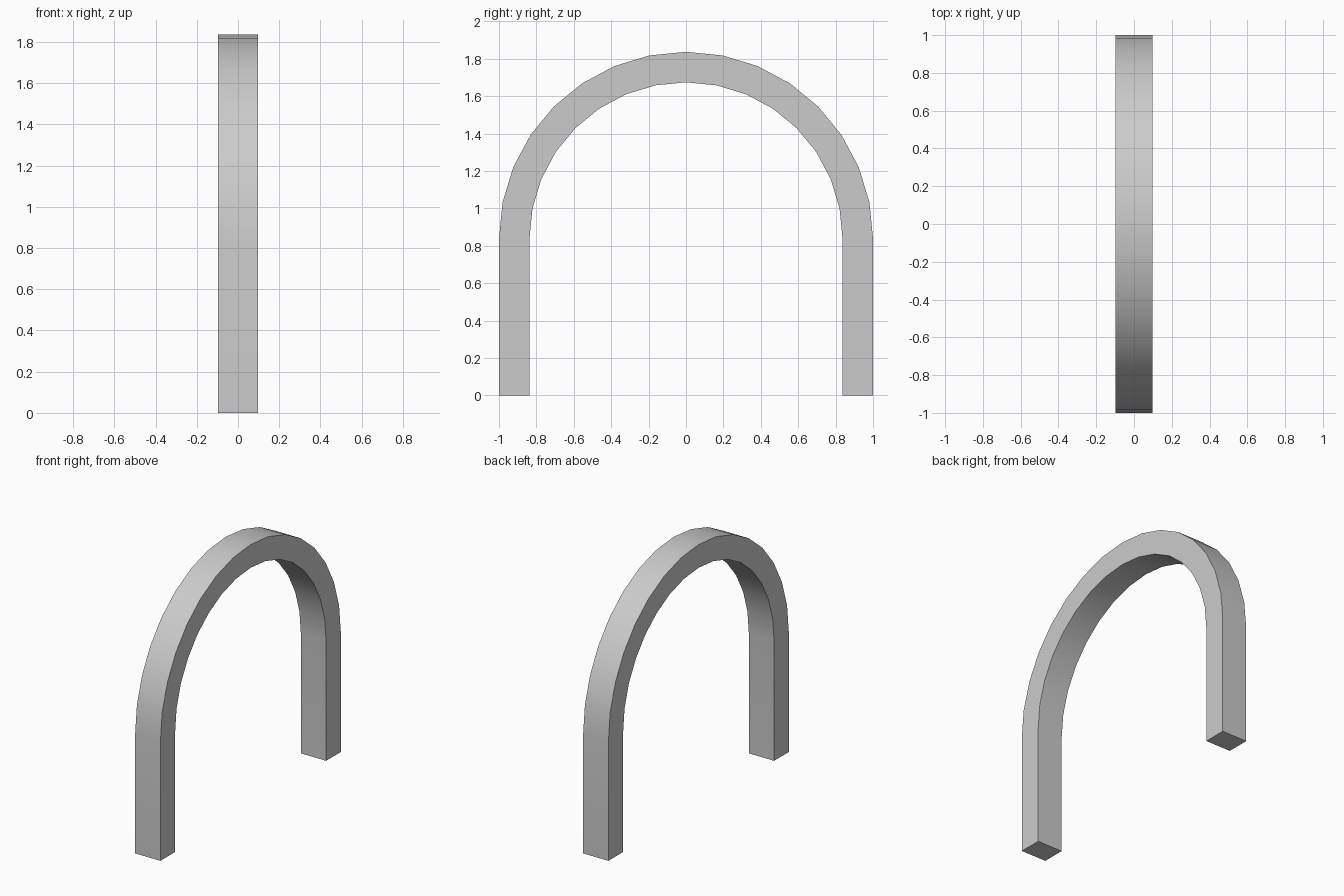
import bpy, bmesh, math

if "Cube" in bpy.data.objects:
    bpy.data.objects.remove(bpy.data.objects["Cube"])

HALF_W = 0.098      # half depth along x
R_OUT, R_IN = 1.0, 0.837
SPRING = 0.837      # height where the curve begins
SEGS = 16


def arc(r):
    """Leg foot, semicircle, other leg foot as (y, z) points."""
    pts = [(r, 0.0)]
    for i in range(SEGS + 1):
        a = math.pi * i / SEGS
        pts.append((r * math.cos(a), SPRING + r * math.sin(a)))
    return pts + [(-r, 0.0)]


# Arch: square section swept along both legs and the round top
bm = bmesh.new()
rings = []
for (yo, zo), (yi, zi) in zip(arc(R_OUT), arc(R_IN)):
    section = [(-HALF_W, yo, zo), (HALF_W, yo, zo), (HALF_W, yi, zi), (-HALF_W, yi, zi)]
    rings.append([bm.verts.new(p) for p in section])
for a, b in zip(rings, rings[1:]):
    for k in range(4):
        n = (k + 1) % 4
        bm.faces.new((a[k], a[n], b[n], b[k]))

# Feet
bm.faces.new(rings[0])
bm.faces.new(rings[-1])
bmesh.ops.recalc_face_normals(bm, faces=bm.faces)

mesh = bpy.data.meshes.new("arch")
bm.to_mesh(mesh)
bm.free()
arch = bpy.data.objects.new("arch", mesh)
bpy.context.collection.objects.link(arch)

# Smooth curve with sharp corners
bpy.context.view_layer.objects.active = arch
arch.select_set(True)
bpy.ops.object.shade_smooth_by_angle(angle=math.radians(30))
